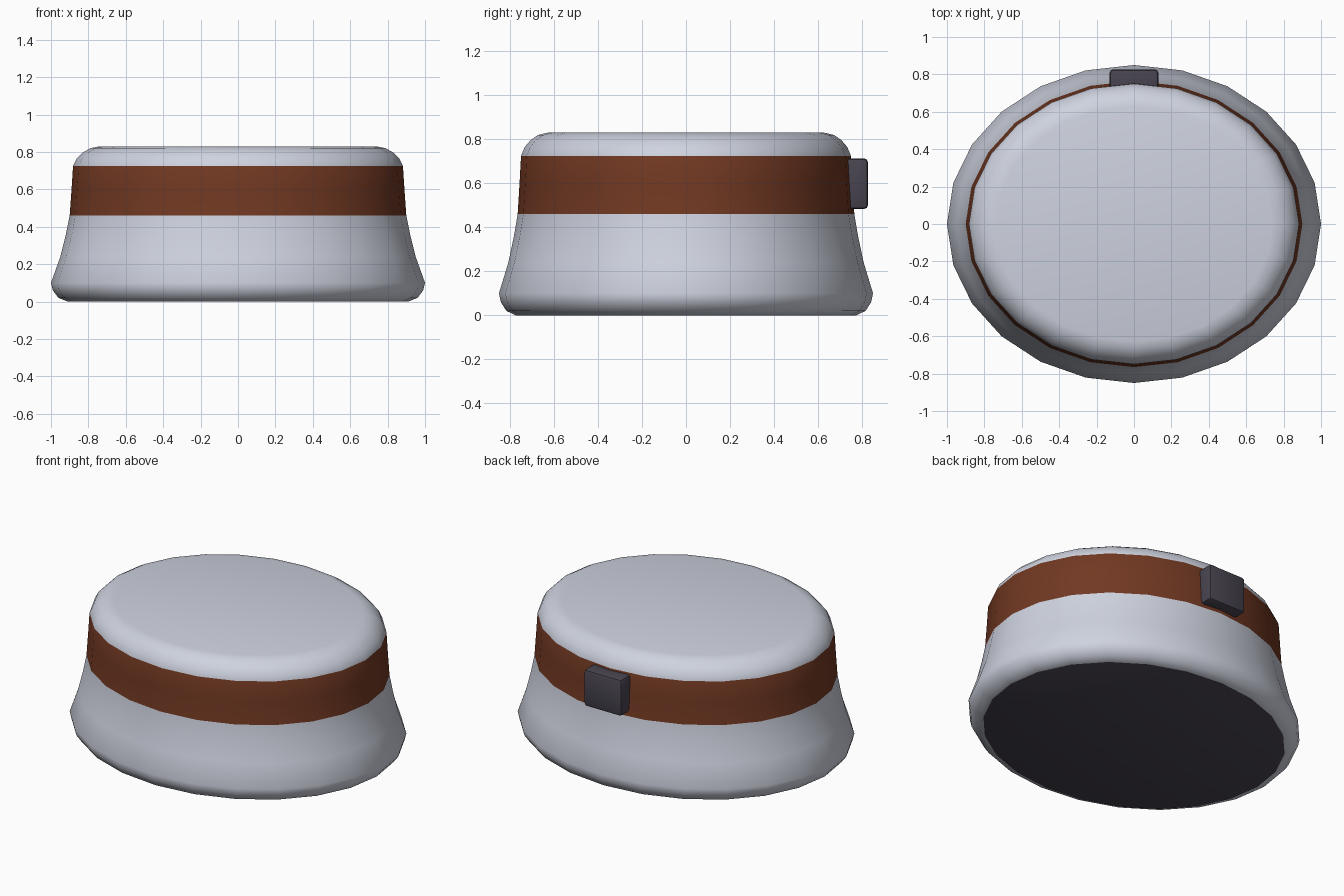
import bpy, bmesh, math

if "Cube" in bpy.data.objects:
    bpy.data.objects.remove(bpy.data.objects["Cube"], do_unlink=True)


def material(name, colour):
    mat = bpy.data.materials.new(name)
    mat.use_nodes = True
    rgba = (*colour, 1.0)
    mat.diffuse_color = rgba
    mat.node_tree.nodes["Principled BSDF"].inputs["Base Color"].default_value = rgba
    return mat


pale = material("pale grey", (0.62, 0.65, 0.74))
brown = material("leather brown", (0.165, 0.04, 0.016))
dark = material("charcoal", (0.065, 0.058, 0.08))

SIDES = 24
DEPTH = 0.85          # y radius relative to x radius
BAND = (0.46, 0.725)  # brown band heights

# Body profile: (radius, height) from the underside to the crown
profile = [(0.91, 0.0), (0.96, 0.02), (0.99, 0.06), (1.0, 0.1), (0.95, 0.24),
           (0.92, 0.36), (0.9, BAND[0]), (0.89, 0.6), (0.882, BAND[1]),
           (0.862, 0.765), (0.83, 0.797), (0.79, 0.82), (0.74, 0.83)]


def finish(name, bm, mats, angle):
    mesh = bpy.data.meshes.new(name)
    bm.to_mesh(mesh)
    bm.free()
    for mat in mats:
        mesh.materials.append(mat)
    obj = bpy.data.objects.new(name, mesh)
    bpy.context.collection.objects.link(obj)
    bpy.ops.object.select_all(action="DESELECT")
    obj.select_set(True)
    bpy.context.view_layer.objects.active = obj
    bpy.ops.object.shade_smooth_by_angle(angle=math.radians(angle))
    return obj


# Oval flared body with band and underside
bm = bmesh.new()
rings = []
for radius, z in profile:
    ring = []
    for i in range(SIDES):
        a = math.tau * i / SIDES
        ring.append(bm.verts.new((radius * math.cos(a), DEPTH * radius * math.sin(a), z)))
    rings.append(ring)
for low, high in zip(rings, rings[1:]):
    for i in range(SIDES):
        j = (i + 1) % SIDES
        bm.faces.new((low[i], low[j], high[j], high[i]))
bm.faces.new(rings[-1])
bm.faces.new(rings[0][::-1])
bm.normal_update()
for face in bm.faces:
    z = face.calc_center_median().z
    if BAND[0] < z < BAND[1]:
        face.material_index = 1
    elif face.normal.z < -0.99:
        face.material_index = 2
finish("body", bm, [pale, brown, dark], 35)

# Rounded block on the back of the band
bm = bmesh.new()
bmesh.ops.create_cube(bm, size=1.0)
size, centre = (0.26, 0.13, 0.23), (0.0, 0.762, 0.598)
for v in bm.verts:
    v.co = [c + s * k for c, s, k in zip(centre, size, v.co)]
bmesh.ops.bevel(bm, geom=bm.edges[:], offset=0.018, segments=2, profile=0.5,
                affect="EDGES")
finish("back_block", bm, [dark], 40)
